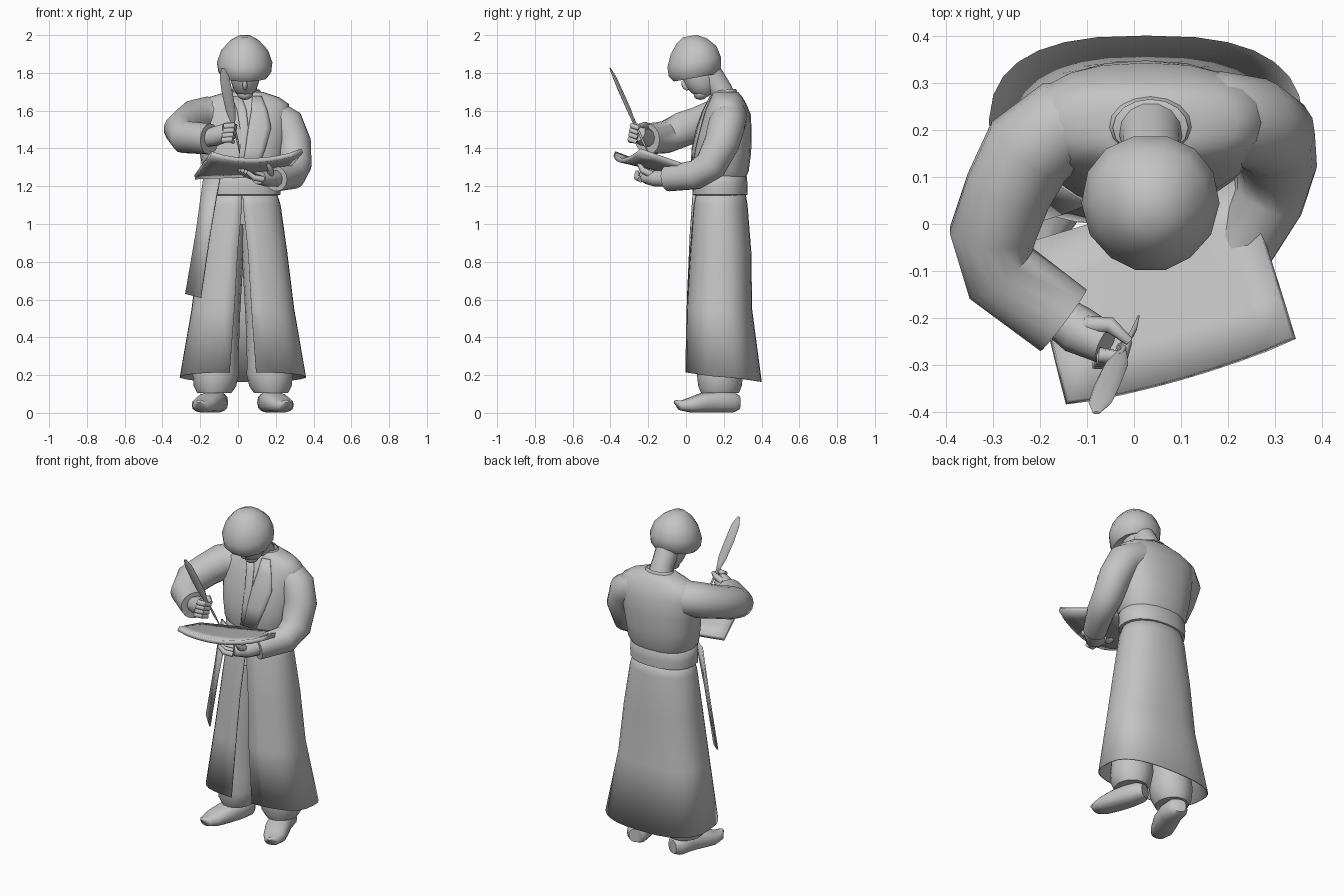
import bpy, bmesh
from math import sin, cos, pi, asin
from mathutils import Vector, Matrix

cube = bpy.data.objects.get("Cube")
if cube:
    bpy.data.objects.remove(cube)

clay = bpy.data.materials.new("clay grey")
clay.use_nodes = True
COLOUR = (0.55, 0.55, 0.55, 1)
clay.diffuse_color = COLOUR
clay.node_tree.nodes["Principled BSDF"].inputs["Base Color"].default_value = COLOUR
MID = 0.025  # the figure stands slightly left of the axis


def finish(name, bm, thick=0):
    bmesh.ops.recalc_face_normals(bm, faces=bm.faces)
    mesh = bpy.data.meshes.new(name)
    bm.to_mesh(mesh)
    bm.free()
    mesh.materials.append(clay)
    ob = bpy.data.objects.new(name, mesh)
    bpy.context.collection.objects.link(ob)
    bpy.ops.object.select_all(action='DESELECT')
    ob.select_set(True)
    bpy.context.view_layer.objects.active = ob
    bpy.ops.object.shade_smooth_by_angle(angle=0.9)
    if thick:
        ob.modifiers.new("thickness", 'SOLIDIFY').thickness = thick
    return ob


def power(v, p):
    return (abs(v) ** p) * (1 if v >= 0 else -1)


def bridge(bm, rows, closed):
    for a, b in zip(rows, rows[1:]):
        n = len(a)
        for i in range(n if closed else n - 1):
            j = (i + 1) % n
            bm.faces.new((a[i], a[j], b[j], b[i]))


def tube(name, path, up=(0, 0, 1), axis=None, sides=14, p=1.0, caps=True):
    """Loft of ellipses (x, y, z, width radius, height radius), carrying the up direction along."""
    bm = bmesh.new()
    pts = [Vector(q[:3]) for q in path]
    up = Vector(up)
    rows = []
    for i, q in enumerate(path):
        t = Vector(axis) if axis else pts[min(i + 1, len(pts) - 1)] - pts[max(i - 1, 0)]
        side = t.cross(up).normalized()
        up = side.cross(t).normalized()
        ring = []
        for k in range(sides):
            a = 2 * pi * k / sides
            ring.append(bm.verts.new(pts[i] + side * power(cos(a), p) * q[3]
                                     + up * power(sin(a), p) * q[-1]))
        rows.append(ring)
    bridge(bm, rows, True)
    if caps:
        bm.faces.new(rows[0])
        bm.faces.new(rows[-1])
    return finish(name, bm)


def stack(name, rings, axis=(0, 0, 1), **kw):
    """Loft of level rings (x, y, z, x radius, y radius)."""
    return tube(name, rings, up=(0, 1, 0), axis=axis, **kw)


def sheet(name, rows, thick):
    bm = bmesh.new()
    bridge(bm, [[bm.verts.new(v) for v in r] for r in rows], False)
    return finish(name, bm, thick)


# Coat body and sash
torso = stack("coat_body", [
    (.025, .18, 1.24, .185, .135), (.025, .182, 1.28, .21, .15), (.022, .19, 1.38, .225, .155),
    (.025, .2, 1.48, .238, .148), (.025, .215, 1.58, .25, .128), (.025, .215, 1.635, .245, .105),
    (.03, .215, 1.67, .19, .085), (.035, .21, 1.7, .095, .065)], sides=20, p=.85)
stack("sash", [(.022, .18, 1.15, .18, .128), (.022, .18, 1.155, .202, .145), (.022, .18, 1.2, .205, .146),
               (.022, .18, 1.25, .202, .143), (.022, .18, 1.27, .18, .13)], sides=20, p=.9)

# Collar band and crossing lapels wrapped on the chest
stack("collar", [(.035, .21, 1.65, .11, .078), (.035, .207, 1.685, .098, .068),
                 (.035, .205, 1.71, .08, .06)], sides=16, caps=False, axis=(0, -.1, 1))
LAPELS = {
    "left_lapel": [(.075, .125, 1.675), (.07, .155, 1.6), (.055, .175, 1.51), (.04, .145, 1.4), (.02, .1, 1.28)],
    "right_lapel": [(-.03, .02, 1.675), (-.005, .045, 1.6), (.01, .055, 1.51), (.01, .04, 1.4), (.0, .02, 1.28)],
}
for name, edge in LAPELS.items():
    strip = sheet(name, [[(a + (b - a) * i / 4, 0, z) for i in range(5)] for a, b, z in edge], 0)
    wrap = strip.modifiers.new("wrap", 'SHRINKWRAP')
    wrap.target = torso
    wrap.wrap_method = 'PROJECT'
    wrap.use_project_x = wrap.use_project_z = False
    wrap.use_project_y = True
    wrap.offset = .005
    strip.modifiers.new("thickness", 'SOLIDIFY').thickness = .004

# Long skirt, slit at the front and squarer towards the hem
rows = []
for z, cx, cy, rx, ry, slit, p in [(1.19, .022, .185, .175, .126, .001, .95), (1.1, .024, .183, .202, .143, .003, .92),
                                   (.85, .026, .183, .235, .163, .028, .86), (.55, .026, .176, .272, .174, .045, .8),
                                   (.19, .026, .198, .335, .203, .07, .75)]:
    gap = asin((slit / rx) ** (1 / p))
    row = []
    for k in range(29):
        t = gap + (2 * pi - 2 * gap) * k / 28
        hem = .025 * cos(t) if z < .3 else 0
        row.append((cx + rx * power(sin(t), p), cy - ry * power(cos(t), p), z + hem))
    rows.append(row)
sheet("coat_skirt", rows, .006)

# Hanging sash end
sheet("sash_tail", [[(-.185, .1, 1.24), (-.1, .04, 1.24)], [(-.225, .09, .95), (-.15, .02, .95)],
                    [(-.28, .085, .63), (-.2, .005, .61)]], .008)

# Trousers and curled shoes, one of each per side
for name, s in (("right", 1), ("left", -1)):
    def mx(x):
        return MID + s * (x - MID)
    stack(name + "_trouser", [(mx(x), .18, z, r, d) for x, z, r, d in (
        (-.06, 1.0, .1, .1), (-.07, .85, .1, .11), (-.095, .5, .105, .11), (-.115, .28, .118, .115),
        (-.118, .2, .122, .122), (-.122, .14, .112, .115), (-.125, .105, .09, .1))], sides=16)
    tube(name + "_shoe", [(mx(x), y, z, w, h) for x, y, z, w, h in (
        (-.1, .275, .055, .04, .04), (-.11, .25, .055, .06, .053), (-.125, .17, .06, .066, .058),
        (-.155, .09, .054, .07, .052), (-.185, .02, .041, .064, .039),
        (-.2, -.03, .04, .042, .026), (-.207, -.06, .062, .01, .008))], p=.8)

# Sleeves
tube("right_sleeve", [
    (-.06, .215, 1.57, .09), (-.16, .205, 1.575, .1), (-.225, .155, 1.56, .1), (-.268, .07, 1.53, .094),
    (-.3, -.02, 1.5, .094), (-.283, -.105, 1.46, .086), (-.15, -.205, 1.45, .082)], sides=16)
tube("left_sleeve", [
    (.08, .225, 1.57, .09), (.18, .23, 1.57, .095), (.255, .215, 1.525, .098), (.293, .19, 1.43, .094),
    (.303, .13, 1.31, .087), (.285, .05, 1.26, .078), (.2, -.1, 1.24, .068)], sides=16)


# Hands: a palm, four bent fingers and a thumb
def hand(name, palm, knuckles, bend, tip, spread, thumb):
    tube(name + "_palm", palm, sides=10)
    for i in range(4):
        off = Vector(spread) * (i - 1.5)
        joints = [Vector(v) + off for v in (knuckles, bend, tip)]
        tube(f"{name}_finger_{i + 1}", [(*j, r) for j, r in zip(joints, (.017, .016, .011))], sides=8)
    tube(name + "_thumb", [(*v, r) for v, r in zip(thumb, (.02, .017, .01))], sides=8)


hand("right_hand", [(-.17, -.19, 1.45, .045, .045), (-.12, -.225, 1.465, .052, .052),
                    (-.06, -.255, 1.485, .044, .05)],
     (-.08, -.285, 1.48), (-.03, -.29, 1.485), (-.02, -.255, 1.47), (.004, .004, .024),
     [(-.1, -.215, 1.5), (-.05, -.215, 1.525), (-.01, -.25, 1.52)])
hand("left_hand", [(.21, -.08, 1.24, .04, .045), (.165, -.15, 1.24, .055, .045), (.11, -.2, 1.245, .055, .035)],
     (.11, -.2, 1.245), (.06, -.22, 1.255), (.025, -.22, 1.285), (.016, -.026, -.006),
     [(.17, -.18, 1.26), (.175, -.23, 1.285), (.155, -.25, 1.32)])

# Open writing board, sagging along the middle
near_l, near_r = Vector((-.14, -.375, 1.385)), Vector((.335, -.24, 1.4))
far_l, far_r = Vector((-.23, -.04, 1.26)), Vector((.235, .1, 1.28))
rows = []
for j in range(5):
    v = j / 4
    row = []
    for i in range(9):
        u = i / 8
        p = near_l.lerp(near_r, u).lerp(far_l.lerp(far_r, u), v)
        sag = max(sin(pi * u), 0) ** .75 * (1 - v)
        row.append(p + Vector((0, -.02 * sag, -.043 * sag)))
    rows.append(row)
sheet("writing_board", rows, .025)

# Quill: thin shaft and slim vane
tube("quill_shaft", [(.01, -.195, 1.37, .002), (.0, -.225, 1.43, .006), (-.03, -.28, 1.56, .006)],
     up=(0, 1, 0), sides=8)
tube("quill_vane", [(-.025, -.272, 1.53, .01, .007), (-.038, -.3, 1.6, .026, .011),
                    (-.058, -.345, 1.7, .028, .011), (-.072, -.38, 1.78, .025, .009),
                    (-.08, -.402, 1.825, .008, .003)], up=(0, 1, 0), sides=10)

# Neck, bowed head and nose
tube("neck", [(.035, .215, 1.64, .075, .065), (.036, .178, 1.72, .064, .062), (.037, .12, 1.8, .067, .07)],
     up=(0, 1, 0))


def ball(name, centre, size, tilt):
    bm = bmesh.new()
    bmesh.ops.create_uvsphere(bm, u_segments=16, v_segments=10, radius=1)
    bm.transform(Matrix.Translation(centre) @ Matrix.Rotation(tilt, 4, 'X') @ Matrix.Diagonal((*size, 1)))
    finish(name, bm)


ball("head", (.037, .07, 1.79), (.078, .09, .125), .35)
ball("nose", (.037, -.002, 1.735), (.013, .02, .03), .5)
ball("chin", (.037, .08, 1.69), (.042, .04, .032), .3)

# Soft cap, lower over the brow and narrower in front
cap = stack("cap", [(.037, .05, 1.79, .095, .095), (.037, .05, 1.775, .118, .118), (.036, .047, 1.805, .14, .144),
                    (.035, .044, 1.855, .147, .148), (.035, .04, 1.92, .124, .126),
                    (.035, .03, 1.968, .08, .084), (.035, .02, 1.995, .034, .036)],
            axis=(0, -.18, 1), sides=14, p=.93)
for v in cap.data.vertices:
    v.co.x = .035 + (v.co.x - .035) * (1 + 1.5 * min(v.co.y, 0))
